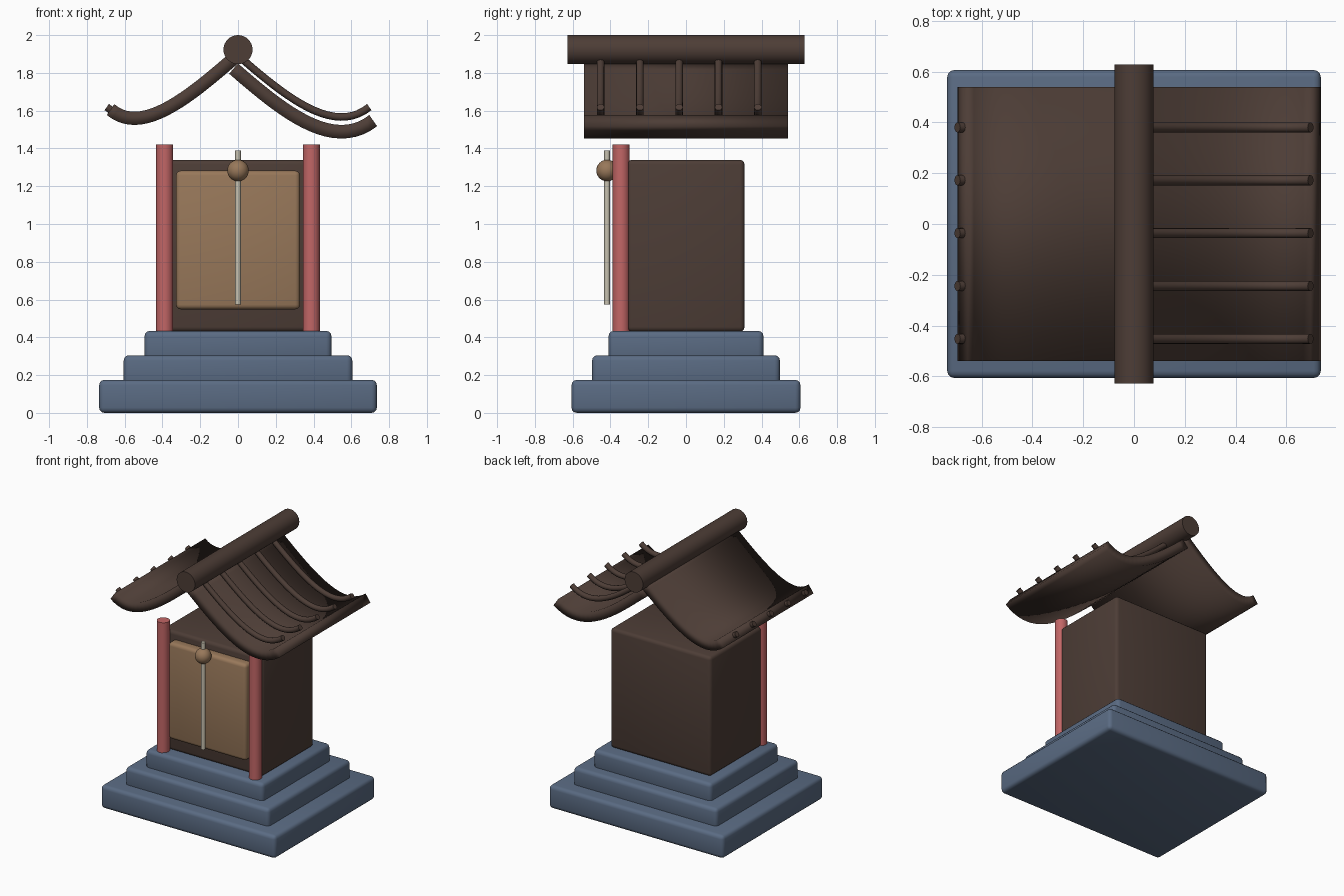
import bpy, bmesh, math
from mathutils import Vector

old = bpy.data.objects.get("Cube")
if old:
    bpy.data.objects.remove(old, do_unlink=True)


def material(name, srgb):
    lin = [((c / 255 + 0.055) / 1.055) ** 2.4 for c in srgb] + [1.0]
    m = bpy.data.materials.new(name)
    m.use_nodes = True
    m.diffuse_color = lin
    m.node_tree.nodes["Principled BSDF"].inputs["Base Color"].default_value = lin
    return m


STONE = material("blue_stone", (90, 107, 131))
WOOD = material("dark_wood", (77, 61, 54))
TAN = material("tan_wood", (152, 120, 90))
RED = material("red_paint", (194, 102, 102))
CORD = material("pale_cord", (200, 194, 176))


def finish(name, bm, mat, smooth_angle=35):
    bmesh.ops.recalc_face_normals(bm, faces=bm.faces)
    me = bpy.data.meshes.new(name)
    bm.to_mesh(me)
    bm.free()
    me.materials.append(mat)
    ob = bpy.data.objects.new(name, me)
    bpy.context.collection.objects.link(ob)
    bpy.ops.object.select_all(action='DESELECT')
    ob.select_set(True)
    bpy.context.view_layer.objects.active = ob
    bpy.ops.object.shade_smooth_by_angle(angle=math.radians(smooth_angle))
    return ob


def block(name, half_x, y0, y1, z0, z1, mat, bevel):
    bm = bmesh.new()
    bmesh.ops.create_cube(bm, size=1)
    bmesh.ops.scale(bm, vec=(2 * half_x, y1 - y0, z1 - z0), verts=bm.verts)
    bmesh.ops.translate(bm, vec=(0, (y0 + y1) / 2, (z0 + z1) / 2), verts=bm.verts)
    bmesh.ops.bevel(bm, geom=bm.edges[:], offset=bevel, segments=3,
                    profile=0.5, affect='EDGES')
    return finish(name, bm, mat)


def tube(name, path, radius, mat, sides=24):
    """Round bar swept along a path, with flat closed ends."""
    bm = bmesh.new()
    path = [Vector(p) for p in path]
    rings = []
    for i, p in enumerate(path):
        t = path[min(i + 1, len(path) - 1)] - path[max(i - 1, 0)]
        turn = t.to_track_quat('Z', 'Y')
        rings.append([bm.verts.new(p + turn @ Vector(
            (radius * math.cos(a), radius * math.sin(a), 0)))
            for a in (2 * math.pi * k / sides for k in range(sides))])
    for a, b in zip(rings, rings[1:]):
        for k in range(sides):
            n = (k + 1) % sides
            bm.faces.new((a[k], a[n], b[n], b[k]))
    bm.faces.new(rings[0])
    bm.faces.new(rings[-1])
    return finish(name, bm, mat)


# Stepped stone base
for i, (hx, hy, z0, z1) in enumerate([(0.735, 0.606, 0, 0.175),
                                      (0.605, 0.497, 0.14, 0.305),
                                      (0.495, 0.41, 0.27, 0.434)]):
    block(f"base_step_{i + 1}", hx, -hy, hy, z0, z1, STONE, 0.028)

# Body, door panel and front pillars
block("body", 0.423, -0.31, 0.31, 0.43, 1.34, WOOD, 0.025)
block("door_panel", 0.328, -0.375, -0.28, 0.548, 1.282, TAN, 0.025)
for side, label in ((1, "left"), (-1, "right")):
    x = 0.388 * side
    tube(f"{label}_pillar", [(x, -0.343, 0.43), (x, -0.343, 1.422)], 0.045, RED)

# Bell and cord
tube("bell_cord", [(0, -0.418, 0.575), (0, -0.418, 1.388)], 0.015, CORD, 16)
bm = bmesh.new()
bmesh.ops.create_uvsphere(bm, u_segments=24, v_segments=16, radius=0.057)
bmesh.ops.translate(bm, vec=(0, -0.418, 1.283), verts=bm.verts)
finish("bell", bm, TAN)

# Ridge pole
tube("ridge_pole", [(0, -0.627, 1.923), (0, 0.627, 1.923)], 0.077, WOOD, 32)

# Sweeping roof curve, from the ridge out to the upturned eave
CTRL = [Vector(p) for p in ((0, 1.85), (0.25, 1.633), (0.505, 1.424), (0.695, 1.577))]
STEPS = 20


def roof_point(t):
    s = 1 - t
    a, b, c, d = CTRL
    return a * s**3 + b * 3 * s * s * t + c * 3 * s * t * t + d * t**3


CURVE = [roof_point(i / STEPS) for i in range(STEPS + 1)]


def roof_sheet(name, side, thickness):
    """Curved slab; thickness is measured along the upward normal."""
    bm = bmesh.new()
    cols = []
    for i, p in enumerate(CURVE):
        t = (CURVE[min(i + 1, STEPS)] - CURVE[max(i - 1, 0)]).normalized()
        q = p + Vector((-t.y, t.x)) * thickness
        cols.append([bm.verts.new((side * v.x, y, v.y))
                     for v, y in ((p, -0.54), (p, 0.54), (q, 0.54), (q, -0.54))])
    for a, b in zip(cols, cols[1:]):
        for k in range(4):
            n = (k + 1) % 4
            bm.faces.new((a[k], a[n], b[n], b[k]))
    bm.faces.new(cols[0])
    bm.faces.new(cols[-1])
    return finish(name, bm, WOOD, 180)


# One slab hangs under the battens, the other encloses them
roof_sheet("left_roof", 1, -0.072)
roof_sheet("right_roof", -1, 0.07)
for side, label in ((1, "left"), (-1, "right")):
    for i in range(5):
        y = -0.452 + 0.208 * i
        tube(f"{label}_batten_{i + 1}",
             [(side * p.x, y, p.y + 0.042) for p in CURVE], 0.02, WOOD, 12)
